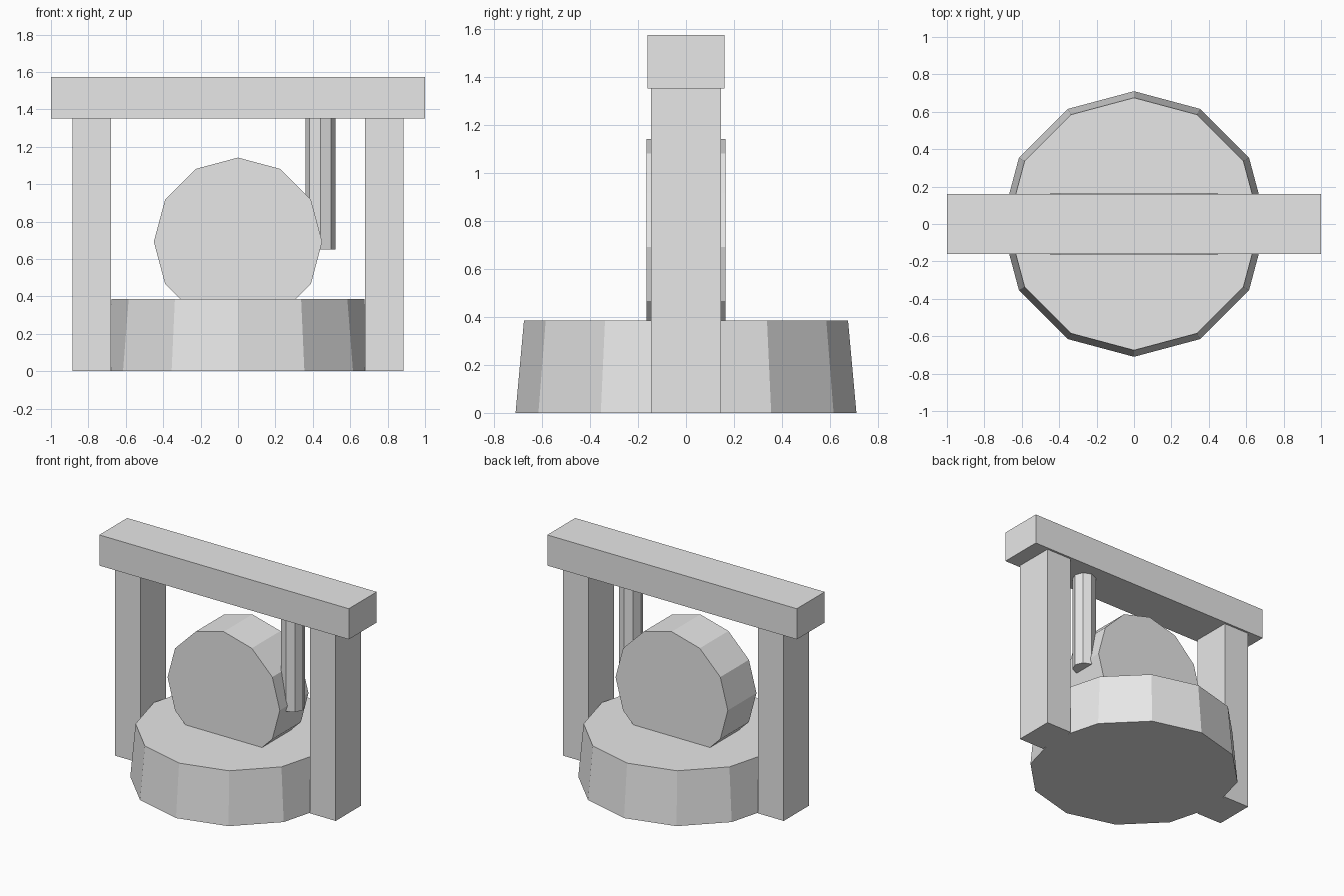
import bpy
from math import radians

if "Cube" in bpy.data.objects:
    bpy.data.objects.remove(bpy.data.objects["Cube"], do_unlink=True)

GREY = (0.8, 0.8, 0.8, 1)
stone = bpy.data.materials.new("plain light grey")
stone.use_nodes = True
stone.diffuse_color = GREY
stone.node_tree.nodes["Principled BSDF"].inputs["Base Color"].default_value = GREY


def finish(name):
    """Name the new part, apply its transform and give it the grey."""
    part = bpy.context.object
    part.name = name
    bpy.ops.object.transform_apply(location=False, rotation=True, scale=True)
    part.data.materials.append(stone)
    return part


def box(name, size, centre):
    bpy.ops.mesh.primitive_cube_add(size=1, location=centre)
    bpy.context.object.scale = size
    return finish(name)


def drum(name, sides, bottom, top, depth, centre, rotation=(0, 0, 0)):
    bpy.ops.mesh.primitive_cone_add(vertices=sides, radius1=bottom, radius2=top,
                                    depth=depth, location=centre, rotation=rotation)
    return finish(name)


# Tapered twelve-sided base
BASE_H = 0.385
drum("base", 12, 0.71, 0.675, BASE_H, (0, 0, BASE_H / 2))

# Upright wheel sunk into the base
drum("wheel", 12, 0.45, 0.45, 0.328, (0, 0, 0.692), (radians(90), 0, 0))

# Pair of posts carrying the crossbeam
POST_H = 1.352
for side, x in (("left", 0.782), ("right", -0.782)):
    box(side + "_post", (0.205, 0.29, POST_H), (x, 0, POST_H / 2))

BEAM_H = 0.222
box("crossbeam", (2, 0.32, BEAM_H), (0, 0, POST_H + BEAM_H / 2))

# Eight-sided rod hanging from the beam beside the wheel
ROD_H = 0.702
drum("hanging_rod", 8, 0.08, 0.08, ROD_H, (0.44, 0, POST_H - ROD_H / 2))
